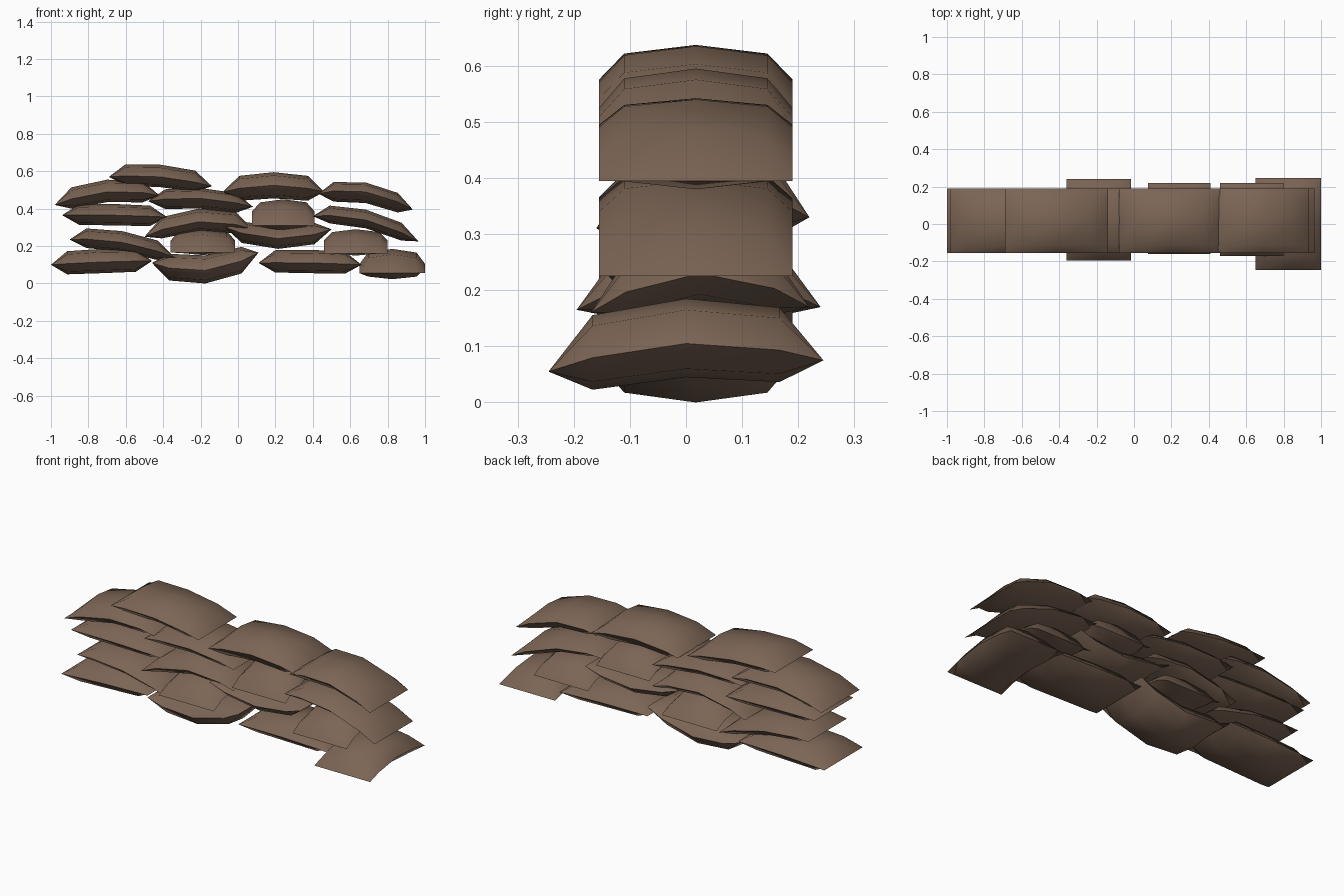
import bpy
import bmesh

# remove the default object
if "Cube" in bpy.data.objects:
    bpy.data.objects.remove(bpy.data.objects["Cube"], do_unlink=True)

burlap = bpy.data.materials.new("brown burlap")
burlap.use_nodes = True
brown = (0.2, 0.13, 0.09, 1)
burlap.diffuse_color = brown
burlap.node_tree.nodes["Principled BSDF"].inputs["Base Color"].default_value = brown
burlap.node_tree.nodes["Principled BSDF"].inputs["Roughness"].default_value = 0.9

# stations across a bag and how far it is puffed at each
LENGTH_STATIONS = (0, 0.16, 0.5, 0.84, 1)
LENGTH_PUFF = (0, 0.95, 1, 0.95, 0)
WIDTH_STATIONS = (0, 0.13, 0.5, 0.87, 1)
WIDTH_PUFF = (0, 0.75, 1, 0.75, 0)
STEPS = range(len(LENGTH_STATIONS))


def seam_height(t, start, middle, end):
    """Smooth curve through the heights of the two tips and the middle."""
    return (start * (1 - t) * (1 - 2 * t)
            + middle * 4 * t * (1 - t)
            + end * t * (2 * t - 1))


def make_bag(name, long_span, side_span, seam, up, down, crosswise):
    """Pillow of two puffed sheets that meet in a sharp seam."""
    bm = bmesh.new()
    sheets = []
    for puff in (up, -down):
        grid = {}
        for i in STEPS:
            for j in STEPS:
                rim = i in (0, STEPS[-1]) or j in (0, STEPS[-1])
                if rim and sheets:
                    grid[i, j] = sheets[0][i, j]
                    continue
                t, s = LENGTH_STATIONS[i], WIDTH_STATIONS[j]
                along = long_span[0] + (long_span[1] - long_span[0]) * t
                side = side_span[0] + (side_span[1] - side_span[0]) * s
                z = seam_height(t, *seam) + puff * LENGTH_PUFF[i] * WIDTH_PUFF[j]
                place = (side, along, z) if crosswise else (along, side, z)
                grid[i, j] = bm.verts.new(place)
        sheets.append(grid)
        for i in STEPS[:-1]:
            for j in STEPS[:-1]:
                corners = [grid[i, j], grid[i + 1, j], grid[i + 1, j + 1], grid[i, j + 1]]
                face = bm.faces.new(corners)
                face.smooth = True
    bmesh.ops.recalc_face_normals(bm, faces=bm.faces)

    # keep the stitched rim crisp
    top = sheets[0]
    last = STEPS[-1]
    rim_verts = {v for (i, j), v in top.items() if i in (0, last) or j in (0, last)}
    for edge in bm.edges:
        if edge.verts[0] in rim_verts and edge.verts[1] in rim_verts:
            edge.smooth = False

    mesh = bpy.data.meshes.new(name)
    bm.to_mesh(mesh)
    bm.free()
    mesh.materials.append(burlap)
    bag = bpy.data.objects.new(name, mesh)
    bpy.context.collection.objects.link(bag)


def long_bag(name, left, right, seam, up, down):
    """Bag lying along the wall."""
    make_bag(name, (left, right), (-0.155, 0.19), seam, up, down, False)


def cross_bag(name, left, right, front, back, seam, up, down):
    """Bag lying through the wall, drooping at both ends."""
    make_bag(name, (front, back), (left, right), seam, up, down, True)


# bottom course
long_bag("bottom_bag_right_end", -1, -0.46, (0.1, 0.115, 0.12), 0.07, 0.06)
long_bag("bottom_bag_sagging", -0.46, 0.11, (0.11, 0.07, 0.165), 0.08, 0.07)
long_bag("bottom_bag_middle", 0.11, 0.66, (0.11, 0.11, 0.1), 0.07, 0.055)
cross_bag("bottom_cross_bag", 0.65, 1, -0.245, 0.245, (0.055, 0.105, 0.075), 0.08, 0.06)

# second course
long_bag("second_bag_right_end", -0.9, -0.34, (0.235, 0.22, 0.14), 0.06, 0.05)
cross_bag("second_cross_bag_right", -0.36, -0.015, -0.195, 0.24, (0.165, 0.23, 0.17), 0.065, 0.05)
long_bag("second_bag_middle", -0.07, 0.5, (0.3, 0.24, 0.29), 0.065, 0.055)
cross_bag("second_cross_bag_left", 0.46, 0.8, -0.17, 0.22, (0.16, 0.23, 0.17), 0.06, 0.05)

# third course
long_bag("third_bag_right_end", -0.94, -0.38, (0.365, 0.365, 0.355), 0.06, 0.055)
long_bag("third_bag_middle", -0.5, 0.08, (0.25, 0.33, 0.29), 0.07, 0.05)
cross_bag("third_cross_bag", 0.075, 0.41, -0.16, 0.22, (0.31, 0.385, 0.33), 0.065, 0.07)
long_bag("third_bag_left_end", 0.4, 0.965, (0.36, 0.34, 0.225), 0.055, 0.045)

# fourth course
long_bag("fourth_bag_right_end", -0.98, -0.42, (0.42, 0.49, 0.47), 0.065, 0.055)
long_bag("fourth_bag_middle", -0.48, 0.08, (0.44, 0.455, 0.41), 0.055, 0.055)
long_bag("fourth_bag_left", -0.08, 0.46, (0.49, 0.525, 0.49), 0.07, 0.07)
long_bag("fourth_bag_left_end", 0.43, 0.935, (0.48, 0.49, 0.395), 0.05, 0.06)

# single bag on top
long_bag("top_bag", -0.69, -0.14, (0.57, 0.57, 0.52), 0.065, 0.055)
